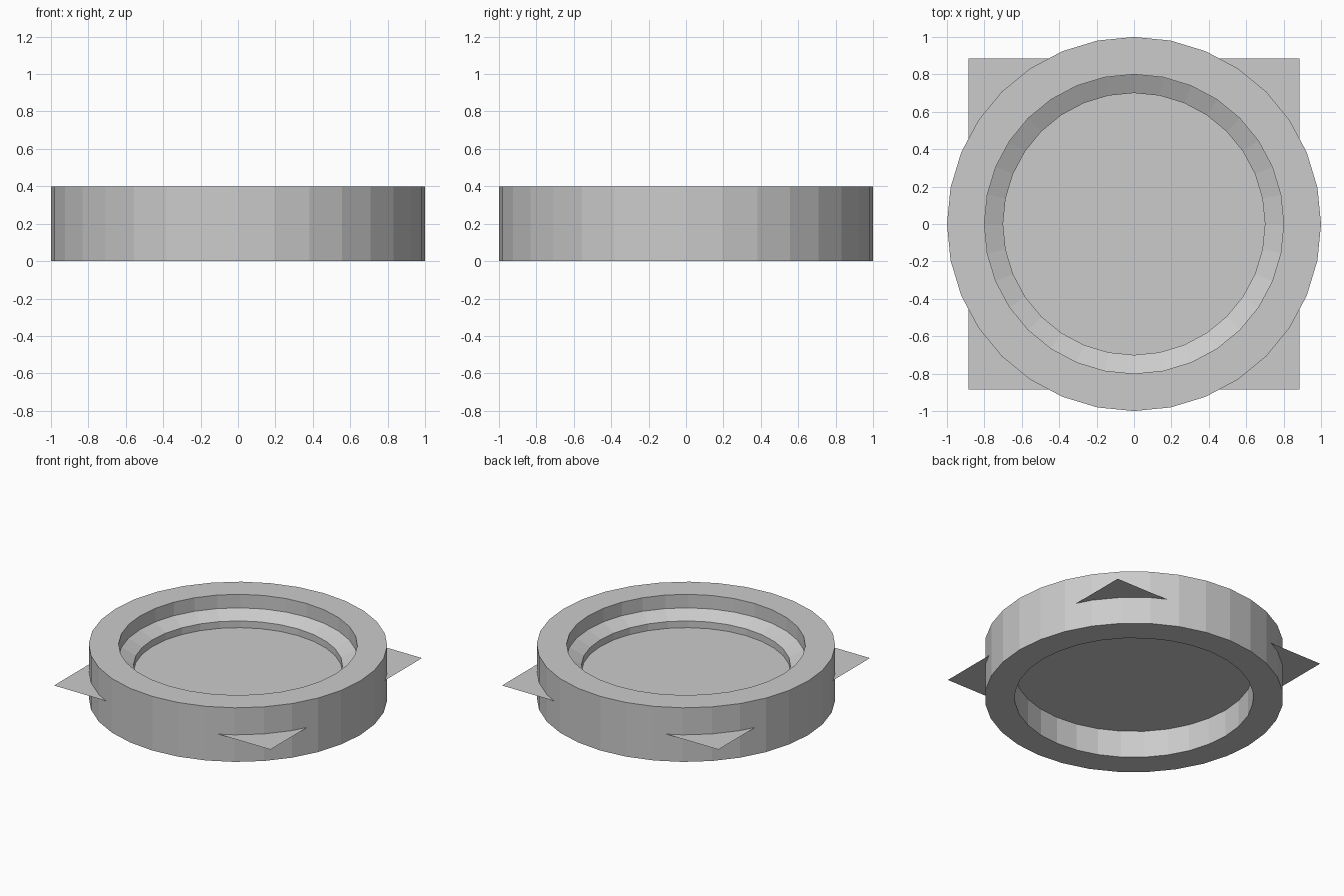
import bpy, math

if "Cube" in bpy.data.objects:
    bpy.data.objects.remove(bpy.data.objects["Cube"])

SIDES = 32


def lathe(name, profile, closed):
    """Revolve a (radius, height) profile around z with flat facets."""
    n = len(profile)
    verts, faces = [], []
    for i in range(SIDES):
        a = 2 * math.pi * i / SIDES
        verts += [(r * math.cos(a), r * math.sin(a), z) for r, z in profile]
    for i in range(SIDES):
        j = (i + 1) % SIDES
        for k in range(n if closed else n - 1):
            m = (k + 1) % n
            faces.append((i * n + k, j * n + k, j * n + m, i * n + m))
    mesh = bpy.data.meshes.new(name)
    mesh.from_pydata(verts, [], faces)
    mesh.update()
    obj = bpy.data.objects.new(name, mesh)
    bpy.context.collection.objects.link(obj)
    return obj


# Thick outer wall
lathe("outer_ring", [(1, 0), (1, 0.4), (0.8, 0.4), (0.8, 0)], True)

# Bevelled step inside the wall, resting on the sheet
lathe("inner_step", [(0.8, 0.3), (0.7, 0.25), (0.7, 0.2)], False)

# Thin square sheet through the middle, corners poking out of the wall
bpy.ops.mesh.primitive_plane_add(size=1.77, location=(0, 0, 0.2))
bpy.context.object.name = "square_sheet"
